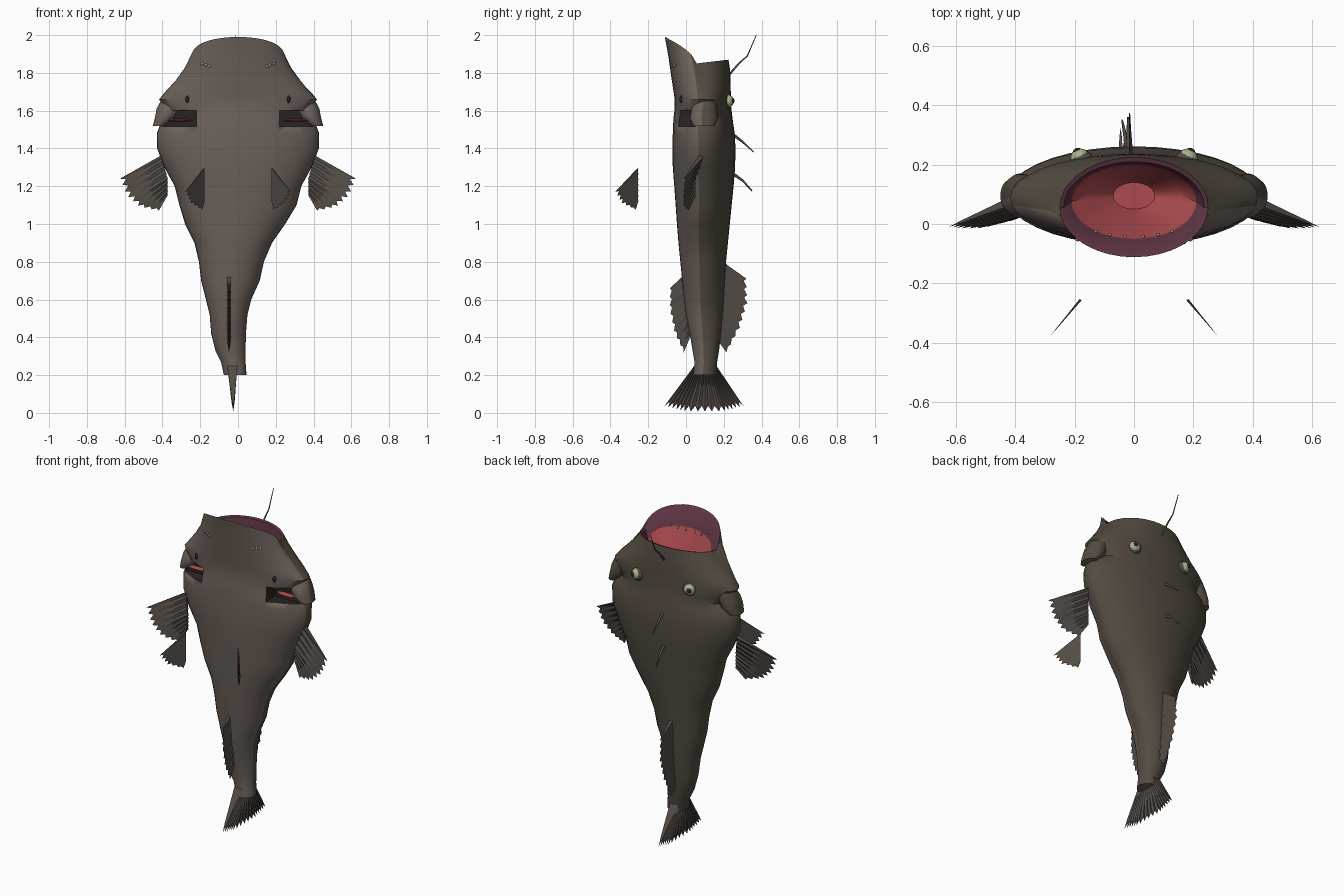
import bpy, bmesh, math
from mathutils import Vector
from mathutils.bvhtree import BVHTree

if "Cube" in bpy.data.objects:
    bpy.data.objects.remove(bpy.data.objects["Cube"])

def mat(name, r, g, b):
    m = bpy.data.materials.new(name)
    m.diffuse_color = (r, g, b, 1)
    m.use_nodes = True
    m.node_tree.nodes["Principled BSDF"].inputs["Base Color"].default_value = m.diffuse_color
    return m

BELLY = mat("belly_skin", .15, .122, .105)
BACK = mat("back_skin", .085, .07, .052)
FIN = mat("fin_skin", .085, .07, .06)
PURPLE = mat("mouth_purple", .11, .035, .055)
RED = mat("throat_red", .42, .07, .08)
DARK = mat("dark", .02, .018, .016)
EYE = mat("eye_green", .38, .45, .27)
TOOTH = mat("pale_bone", .4, .36, .25)

def finish(bm, name, mats, angle=40):
    bmesh.ops.recalc_face_normals(bm, faces=bm.faces)
    me = bpy.data.meshes.new(name)
    for f in bm.faces:
        f.smooth = True
    bm.to_mesh(me)
    bm.free()
    for m in mats:
        me.materials.append(m)
    me.set_sharp_from_angle(angle=math.radians(angle))
    ob = bpy.data.objects.new(name, me)
    bpy.context.collection.objects.link(ob)
    return ob

SEG = 36

def loft(rings, name, mats, pick):
    """Closed loft; ring = z, centre x, half width, front y, back y [, front z, back z]."""
    bm = bmesh.new()
    loops = []
    for r in rings:
        z, xc, a, yf, yb = r[:5]
        zf, zb = r[5:] if len(r) > 5 else (z, z)
        loop = []
        for k in range(SEG):
            t = 2 * math.pi * k / SEG
            s = math.cos(t)
            dz = (zf - z) * s ** .6 if s > 0 else (zb - z) * -s
            loop.append(bm.verts.new((xc + a * math.sin(t), (yf + yb) / 2 - (yb - yf) / 2 * s, z + dz)))
        loops.append(loop)
    for i in range(len(loops) - 1):
        for k in range(SEG):
            j = (k + 1) % SEG
            f = bm.faces.new((loops[i][k], loops[i][j], loops[i + 1][j], loops[i + 1][k]))
            f.material_index = pick(i, math.cos(2 * math.pi * (k + .5) / SEG))
    bm.faces.new(loops[0])
    f = bm.faces.new(loops[-1])
    f.material_index = pick(len(loops), 1)
    return finish(bm, name, mats)

# Body: tail to shoulders, head flare with slanted mouth rim, then mouth interior
trunk = [(.2, -.015, .06, .04, .16), (.27, -.025, .065, .045, .165), (.33, -.04, .08, .035, .175),
         (.42, -.05, .092, .02, .185), (.52, -.05, .1, 0, .195), (.6, -.05, .12, -.01, .2),
         (.7, -.04, .155, -.02, .205), (.8, -.035, .172, -.03, .212), (.9, -.025, .205, -.04, .222),
         (1, -.015, .265, -.048, .232), (1.1, 0, .31, -.055, .242), (1.2, 0, .335, -.062, .252),
         (1.3, 0, .39, -.07, .26), (1.4, 0, .428, -.072, .262), (1.48, 0, .43, -.07, .258),
         (1.53, 0, .41, -.068, .25), (1.57, 0, .36, -.065, .245)]
head = [(1.61, 0, .385, -.06, .24), (1.66, 0, .418, -.06, .237), (1.7, 0, .385, -.066, .237),
        (1.75, 0, .335, -.078, .236, 1.78, 1.75), (1.8, 0, .285, -.092, .234, 1.88, 1.81),
        (1.85, 0, .25, -.112, .225, 1.99, 1.87)]
mouth = [(1.845, 0, .238, -.1, .21, 1.98, 1.865), (1.79, 0, .21, -.05, .2, 1.88, 1.81),
         (1.72, 0, .16, .0, .185, 1.75, 1.73), (1.62, 0, .07, .05, .14)]
outer = len(trunk) + len(head) - 1

def body_mat(i, c):
    if i >= outer + 2:
        return 3
    if i >= outer:
        return 2
    return 0 if c > .1 else 1

body = loft(trunk + head + mouth, "body", [BELLY, BACK, PURPLE, RED, DARK], body_mat)
tree = BVHTree.FromPolygons([v.co for v in body.data.vertices], [p.vertices[:] for p in body.data.polygons])

# Gill notches cut into the belly side
def box(bm, lo, hi):
    vs = bmesh.ops.create_cube(bm, size=1)["verts"]
    for v in vs:
        v.co = Vector([l + (h - l) * (c + .5) for l, h, c in zip(lo, hi, v.co)])

bm = bmesh.new()
for lo, hi in ((.22, .6), (-.6, -.22)):
    box(bm, (lo, -.3, 1.515), (hi, .05, 1.602))
cutter = finish(bm, "gill_cutter", [DARK])
cutter.hide_render = True
cutter.hide_viewport = False
cutter.display_type = 'WIRE'
mod = body.modifiers.new("gill_notch", 'BOOLEAN')
mod.operation = 'DIFFERENCE'
mod.object = cutter
mod.solver = 'EXACT'
mod.material_mode = 'TRANSFER'

def lerp_path(pts, t):
    u = t * (len(pts) - 1)
    i = min(int(u), len(pts) - 2)
    return Vector(pts[i]).lerp(Vector(pts[i + 1]), u - i)

# Ribbed fin tapering to a jagged edge
def fin(name, root, tips, rays, h):
    bm = bmesh.new()
    n = 2 * rays + 1
    nor = (Vector(root[-1]) - Vector(root[0])).cross(lerp_path(tips, .5) - Vector(root[0])).normalized()
    sides = ([], [])
    for i in range(n):
        t = i / (n - 1)
        a, b = lerp_path(root, t), lerp_path(tips, t)
        rib = 1 if i % 2 == 0 else .45
        reach = 1 if i % 2 == 0 else .88
        end = bm.verts.new(a.lerp(b, reach))
        for side, col in zip((1, -1), sides):
            col.append([bm.verts.new(a.lerp(b, s * reach) + nor * side * h * rib * w)
                        for s, w in ((0, 1), (.45, .6), (.8, .3))] + [end])
    for col in sides:
        for p, q in zip(col, col[1:]):
            for r in range(3):
                bm.faces.new((p[r], q[r], q[r + 1], p[r + 1]))
    for e in (0, -1):
        p, q = sides[0][e], sides[1][e]
        for r in range(2):
            bm.faces.new((p[r], p[r + 1], q[r + 1], q[r]))
        bm.faces.new((p[2], p[3], q[2]))
    bm.faces.new([c[0] for c in sides[0]] + [c[0] for c in reversed(sides[1])])
    return finish(bm, name, [FIN], 25)

def mx(pts, s):
    return [(x * s, y, z) for x, y, z in pts]

fin("tail_fin", [(-.03, .045, .25), (-.03, .16, .25)],
    [(-.025, -.115, .035), (-.025, .0, .008), (-.025, .2, .008), (-.025, .305, .035)], 16, .027)
fin("dorsal_fin", [(-.045, .195, .8), (-.045, .17, .38)],
    [(-.045, .32, .71), (-.045, .325, .58), (-.045, .285, .45), (-.045, .215, .32)], 9, .012)
fin("anal_fin", [(-.048, -.01, .73), (-.048, .03, .42)],
    [(-.048, -.085, .66), (-.048, -.085, .54), (-.048, -.06, .42), (-.048, -.012, .32)], 8, .012)

# Thin back spines and the long lure
def spine(name, pts, r):
    cu = bpy.data.curves.new(name, 'CURVE')
    cu.dimensions = '3D'
    cu.bevel_depth = r
    cu.bevel_resolution = 1
    cu.use_fill_caps = True
    sp = cu.splines.new('POLY')
    sp.points.add(len(pts) - 1)
    for i, (p, co) in enumerate(zip(sp.points, pts)):
        p.co = (*co, 1)
        p.radius = 1 - .7 * i / (len(pts) - 1)
    cu.materials.append(FIN)
    bpy.context.collection.objects.link(bpy.data.objects.new(name, cu))

spine("lure_spine", [(-.01, .22, 1.78), (-.012, .28, 1.85), (-.014, .325, 1.89), (-.015, .372, 2)], .007)
spine("upper_back_spine", [(-.015, .24, 1.48), (-.02, .3, 1.435), (-.02, .36, 1.38)], .01)
spine("lower_back_spine", [(-.02, .23, 1.28), (-.03, .3, 1.23), (-.04, .35, 1.175)], .01)

def ball(name, co, r, m, scale=(1, 1, 1), seg=16):
    bm = bmesh.new()
    bmesh.ops.create_uvsphere(bm, u_segments=seg, v_segments=seg // 2, radius=r)
    for v in bm.verts:
        v.co = Vector(co) + Vector([a * b for a, b in zip(v.co, scale)])
    return finish(bm, name, [m], 60)

for s, tag in ((1, "right"), (-1, "left")):
    # Paired fins
    fin("pectoral_fin_" + tag, mx([(.41, .08, 1.36), (.375, .04, 1.24), (.375, .04, 1.15)], s),
        mx([(.625, -.01, 1.24), (.59, -.015, 1.15), (.52, -.015, 1.09), (.42, .01, 1.07)], s), 8, .014)
    fin("pelvic_fin_" + tag, mx([(.18, -.255, 1.295), (.18, -.255, 1.12)], s),
        mx([(.28, -.375, 1.17), (.25, -.34, 1.11), (.19, -.267, 1.075)], s), 6, .004)
    # Gill cover flap and red gill edge
    loft([(1.65, .35 * s, .06, .05, .16), (1.61, .365 * s, .066, .03, .165),
          (1.56, .385 * s, .055, .02, .17), (1.52, .415 * s, .036, .04, .15)],
         "gill_cover_" + tag, [BELLY, BACK], lambda i, c: 0 if c > .1 else 1)
    ball("gill_edge_" + tag, (.31 * s, .045, 1.55), .07, RED, (1, .35, .1))
    # Eye with dark socket and pupil
    out = Vector((.4 * s, .9, .1)).normalized()
    c = Vector((.18 * s, .218, 1.65))
    ball("eye_socket_" + tag, c - out * .012, .042, BACK)
    ball("eye_" + tag, c + out * .003, .034, EYE)
    ball("pupil_" + tag, c + out * .023, .018, DARK)
    # Skin pores, cheek bump and nostril stub
    for i, (x, z) in enumerate(((.175, 1.83), (.205, 1.84), (.235, 1.85))):
        p = tree.find_nearest(Vector((x * s, -.15, z)))[0]
        ball(f"jaw_pore_{tag}_{i}", p, .008, TOOTH, seg=8)
    p = tree.find_nearest(Vector((.31 * s, -.15, 1.665)))[0]
    ball("cheek_bump_" + tag, p, .013, DARK, (.8, .8, 1.5), 10)
    # Small teeth along the lower jaw
    for i, x in enumerate((.03, .08, .13)):
        p = tree.find_nearest(Vector((x * s, -.03, 1.87)))[0]
        ball(f"tooth_{tag}_{i}", p, .006, TOOTH, (1, 1, 2), 8)
